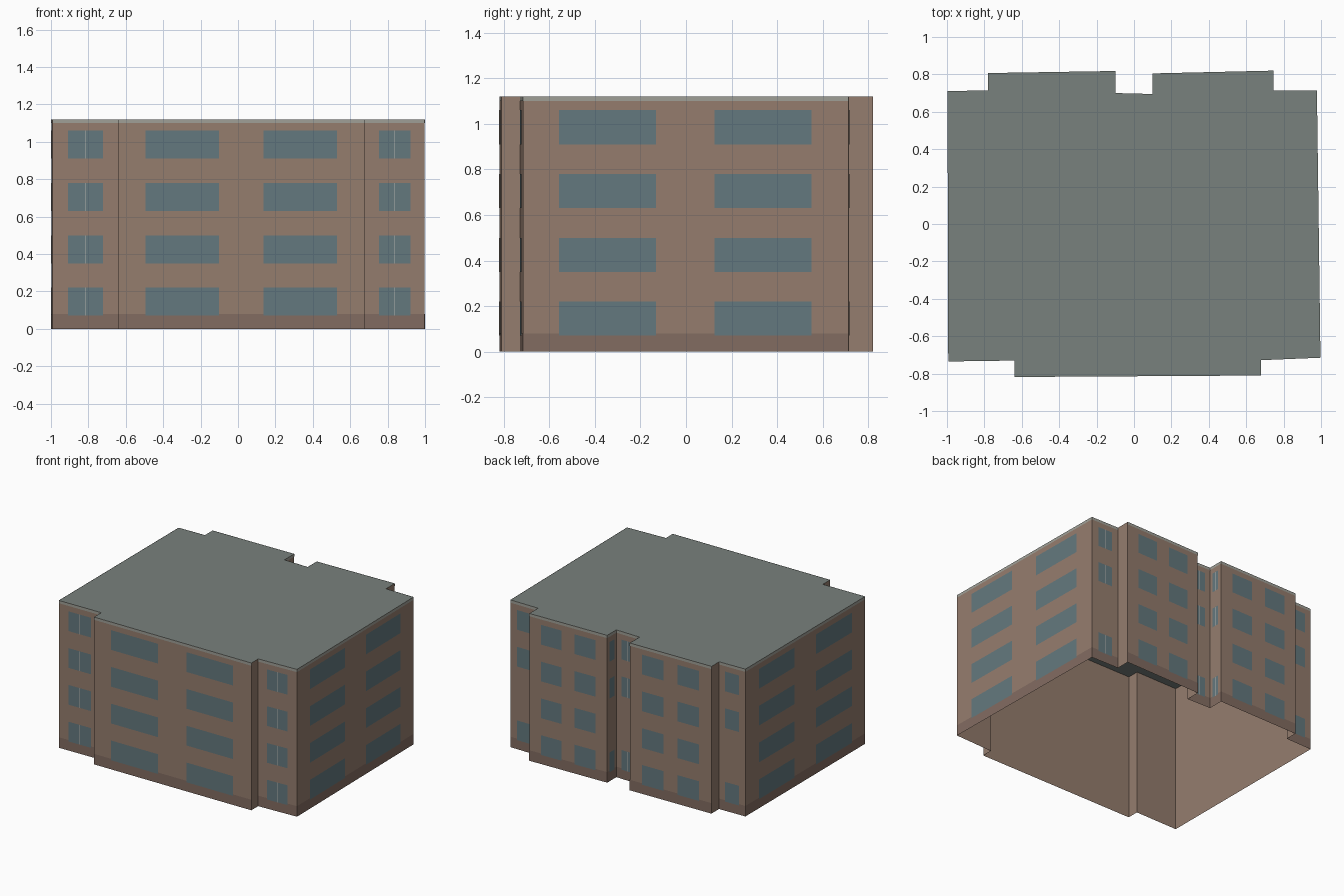
import bpy
from mathutils import Vector

if "Cube" in bpy.data.objects:
    bpy.data.objects.remove(bpy.data.objects["Cube"])

HEIGHT = 1.12
# Footprint, counter-clockwise from the front left corner
PLAN = [(-0.993, -0.735), (-0.64, -0.73), (-0.64, -0.818), (0.68, -0.81),
        (0.68, -0.728), (0.997, -0.715), (0.978, 0.713), (0.745, 0.715),
        (0.745, 0.82), (0.10, 0.805), (0.10, 0.695), (-0.10, 0.70),
        (-0.10, 0.818), (-0.78, 0.807), (-0.78, 0.715), (-0.997, 0.71)]
ROWS = [(0.07, 0.22), (0.35, 0.50), (0.63, 0.78), (0.91, 1.06)]


def material(name, rgb):
    m = bpy.data.materials.new(name)
    m.diffuse_color = (*rgb, 1)
    m.use_nodes = True
    m.node_tree.nodes["Principled BSDF"].inputs["Base Color"].default_value = m.diffuse_color
    return m


def add_object(name, quads, mat):
    verts, faces = [], []
    for q in quads:
        faces.append(range(len(verts), len(verts) + len(q)))
        verts.extend(q)
    me = bpy.data.meshes.new(name)
    me.from_pydata(verts, [], [list(f) for f in faces])
    me.materials.append(mat)
    ob = bpy.data.objects.new(name, me)
    bpy.context.collection.objects.link(ob)
    return ob


def panel(a, b, f0, f1, z0, z1, offset=0.0):
    """Upright rectangle on wall a-b, between two fractions of its length."""
    a, b = Vector((*a, 0)), Vector((*b, 0))
    d = (b - a).normalized()
    out = Vector((d.y, -d.x, 0)) * offset
    p, q = a.lerp(b, f0) + out, a.lerp(b, f1) + out
    return [(p.x, p.y, z0), (q.x, q.y, z0), (q.x, q.y, z1), (p.x, p.y, z1)]


walls, plinth, trim, windows, mullions = [], [], [], [], []
for i, a in enumerate(PLAN):
    b = PLAN[(i + 1) % len(PLAN)]
    length = (Vector(b) - Vector(a)).length
    walls.append(panel(a, b, 0, 1, 0, HEIGHT))
    if length < 0.107:          # short returns stay plain
        continue
    plinth.append(panel(a, b, 0, 1, 0, 0.08, 0.0015))
    trim.append(panel(a, b, 0, 1, 1.10, HEIGHT, 0.0015))
    # Window bays depend on wall length
    narrow = length < 0.5
    if narrow:
        bays = [(0.235, 0.495), (0.505, 0.765)]
    elif length < 1:
        bays = [(0.15, 0.415), (0.585, 0.85)]
    else:
        bays = [(0.11, 0.408), (0.588, 0.886)]
    for r, (z0, z1) in enumerate(ROWS):
        if narrow and a[1] > 0 and r == 1:   # rear narrow walls skip a floor
            continue
        windows += [panel(a, b, f0, f1, z0, z1, 0.003) for f0, f1 in bays]
        if narrow:
            mullions.append(panel(a, b, 0.494, 0.506, z0, z1, 0.0035))

# Wall shell, open underneath
add_object("walls", walls, material("brick", (0.30, 0.205, 0.156)))
# Flat roof
add_object("roof", [[(x, y, HEIGHT) for x, y in PLAN]],
           material("roof_grey", (0.19, 0.22, 0.205)))
# Facade details
add_object("plinth", plinth, material("dark_brick", (0.225, 0.15, 0.12)))
add_object("roof_trim", trim, material("trim_grey", (0.35, 0.35, 0.31)))
add_object("windows", windows, material("glass", (0.127, 0.19, 0.21)))
add_object("window_mullions", mullions, material("mullion", (0.5, 0.5, 0.47)))
